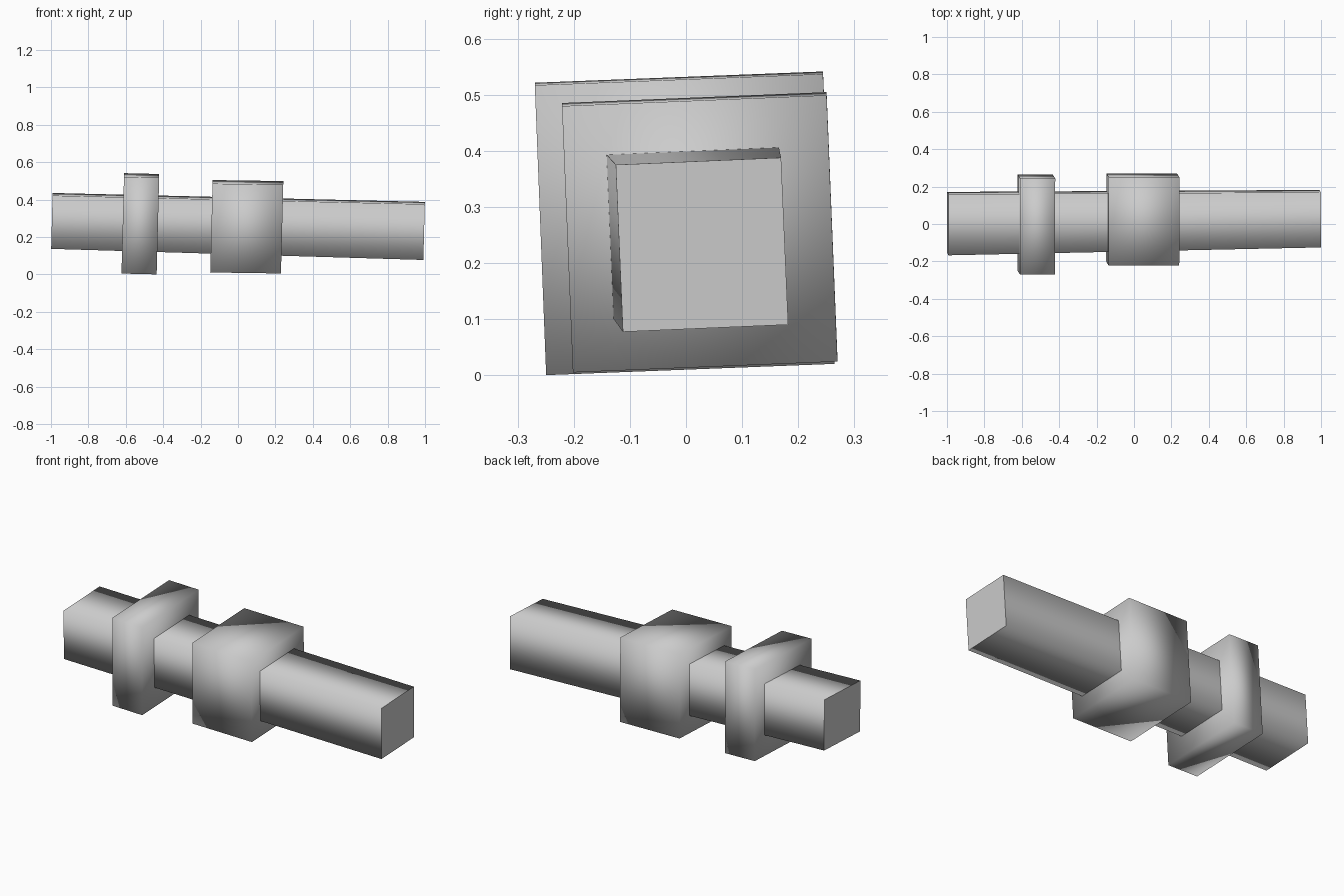
import bpy
import math

if "Cube" in bpy.data.objects:
    bpy.data.objects.remove(bpy.data.objects["Cube"])

TILT = 0.026  # lean of the cross-sections along x


def section(center, width, height, roll):
    """Four corners of a slightly rolled and tilted rectangle."""
    cx, cy, cz = center
    c, s = math.cos(roll), math.sin(roll)
    ring = []
    for u, v in ((-1, -1), (1, -1), (1, 1), (-1, 1)):
        y, z = u * width / 2, v * height / 2
        dy, dz = y * c - z * s, y * s + z * c
        ring.append((cx + TILT * dz, cy + dy, cz + dz))
    return ring


def square_prism(name, left, right, flat_caps):
    """Closed four-sided prism between two sections, smooth shaded."""
    faces = [(i, 4 + i, 4 + (i + 1) % 4, (i + 1) % 4) for i in range(4)]
    faces = [f[::-1] for f in faces] + [(3, 2, 1, 0), (4, 5, 6, 7)]
    mesh = bpy.data.meshes.new(name)
    mesh.from_pydata(left + right, [], faces)
    for i, poly in enumerate(mesh.polygons):
        poly.use_smooth = i < 4 or not flat_caps
    mesh.update()
    obj = bpy.data.objects.new(name, mesh)
    bpy.context.collection.objects.link(obj)
    return obj


# long square shaft, slightly tapered and sloping
square_prism("shaft",
             section((-0.995, 0.002, 0.286), 0.327, 0.285, 0.043),
             section((0.995, 0.0285, 0.2325), 0.295, 0.298, 0.043), True)

# narrow tall collar
square_prism("narrow_collar",
             section((-0.616, -0.0025, 0.273), 0.514, 0.517, 0.039),
             section((-0.428, -0.0025, 0.2685), 0.514, 0.517, 0.039), False)

# wide collar
square_prism("wide_collar",
             section((-0.142, 0.0245, 0.2575), 0.472, 0.475, 0.041),
             section((0.236, 0.0245, 0.252), 0.472, 0.475, 0.041), False)
